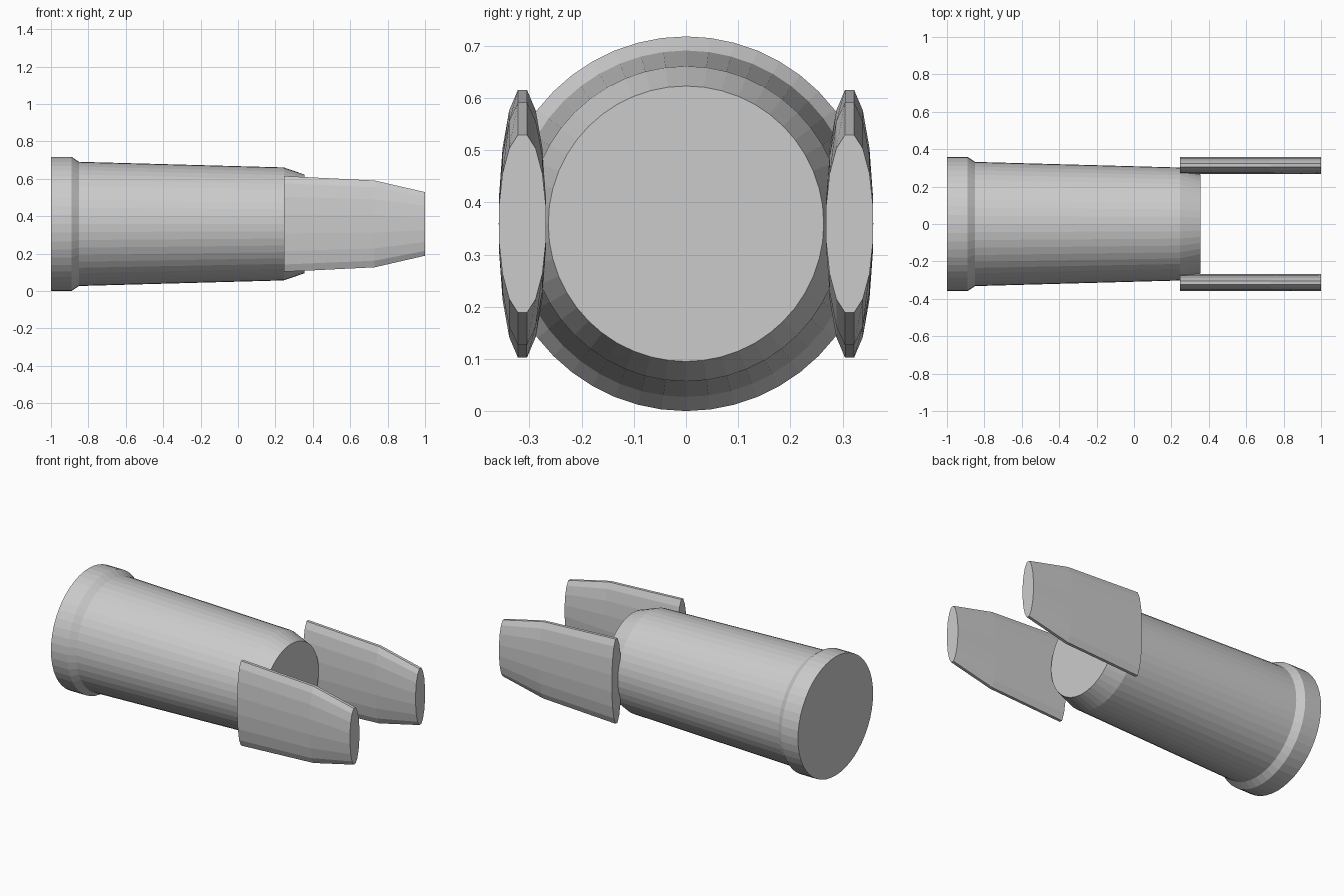
import bpy, bmesh, math

if "Cube" in bpy.data.objects:
    bpy.data.objects.remove(bpy.data.objects["Cube"], do_unlink=True)

CENTRE_Z = 0.359

grey = bpy.data.materials.new("light grey")
grey.use_nodes = True
colour = (0.6, 0.6, 0.6, 1)
grey.diffuse_color = colour
grey.node_tree.nodes["Principled BSDF"].inputs["Base Color"].default_value = colour


def loft(name, stations, sides, y, turn):
    """Capped tube along x through elliptical (x, half_width, half_height) sections."""
    bm = bmesh.new()
    rings = []
    for x, half_y, half_z in stations:
        ring = []
        for i in range(sides):
            a = math.tau * (i + turn) / sides
            ring.append(bm.verts.new((x, y + half_y * math.cos(a),
                                      CENTRE_Z + half_z * math.sin(a))))
        rings.append(ring)
    for a, b in zip(rings, rings[1:]):
        for i in range(sides):
            j = (i + 1) % sides
            bm.faces.new((a[i], a[j], b[j], b[i]))
    bm.faces.new(rings[0])
    bm.faces.new(rings[-1])
    bmesh.ops.recalc_face_normals(bm, faces=bm.faces)
    mesh = bpy.data.meshes.new(name)
    bm.to_mesh(mesh)
    bm.free()
    mesh.materials.append(grey)
    obj = bpy.data.objects.new(name, mesh)
    bpy.context.collection.objects.link(obj)
    return obj


# Tapered barrel with a collar at the back and a chamfered nose
profile = [(-1, 0.359), (-0.89, 0.359), (-0.85, 0.332), (0.245, 0.302), (0.355, 0.264)]
loft("barrel", [(x, r, r) for x, r in profile], 48, 0, 0)

# Two flat prongs beside the nose, narrowing toward their tips
outline = [(0.245, 0.256), (0.73, 0.232), (1, 0.17)]
flat = 1 / math.cos(math.pi / 16)
for side, y in (("front", -0.3135), ("back", 0.3135)):
    loft(side + "_prong", [(x, 0.045 * flat, h * flat) for x, h in outline], 16, y, 0.5)
